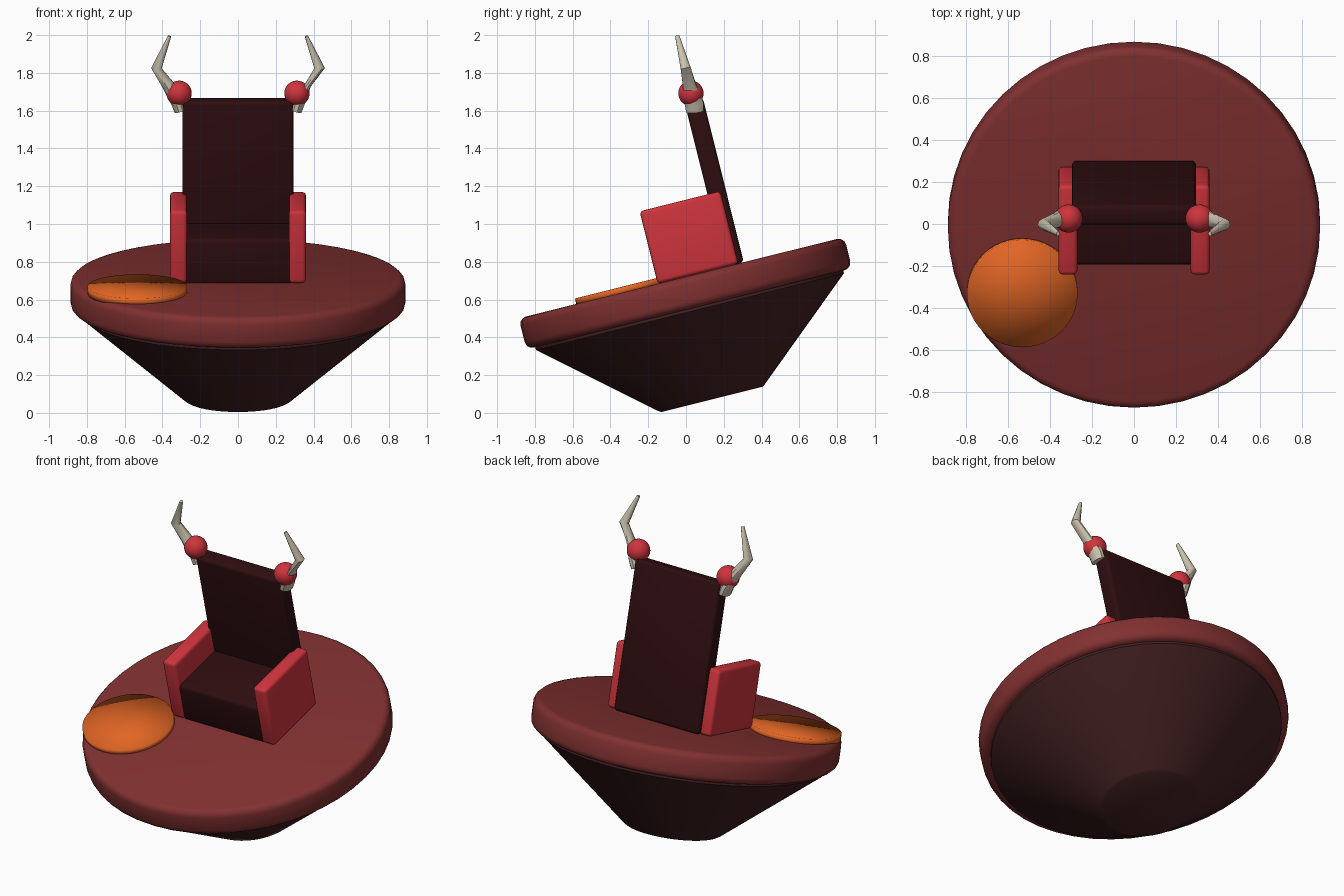
import bpy, bmesh, math
from mathutils import Vector, Matrix

if "Cube" in bpy.data.objects:
    bpy.data.objects.remove(bpy.data.objects["Cube"])

TILT = Matrix.Rotation(math.radians(14), 4, 'X')   # the whole platform leans forward


def material(name, rgb):
    m = bpy.data.materials.new(name)
    m.diffuse_color = (*rgb, 1)
    m.use_nodes = True
    m.node_tree.nodes["Principled BSDF"].inputs["Base Color"].default_value = m.diffuse_color
    return m


MAROON = material("maroon", (0.22, 0.030, 0.030))
DARK_BASE = material("dark brown", (0.058, 0.015, 0.016))
LEATHER = material("dark leather", (0.027, 0.004, 0.005))
RED = material("red", (0.62, 0.034, 0.046))
ORANGE = material("orange", (0.75, 0.13, 0.018))
BONE = material("bone", (0.61, 0.55, 0.43))


def finish(name, bm, mat, tilt=True, angle=35):
    bmesh.ops.recalc_face_normals(bm, faces=bm.faces)
    if tilt:
        bm.transform(TILT)
    me = bpy.data.meshes.new(name)
    bm.to_mesh(me)
    bm.free()
    ob = bpy.data.objects.new(name, me)
    bpy.context.collection.objects.link(ob)
    me.materials.append(mat)
    bpy.ops.object.select_all(action='DESELECT')
    ob.select_set(True)
    bpy.context.view_layer.objects.active = ob
    if angle is None:
        bpy.ops.object.shade_smooth()
    else:
        bpy.ops.object.shade_smooth_by_angle(angle=math.radians(angle))
    return ob


def lathe(name, profile, centre, mat, sides=48, angle=35):
    """Turn (radius, height) points around a vertical axis; radius 0 is a pole."""
    bm = bmesh.new()
    cx, cy = centre
    rings = []
    for r, z in profile:
        n = sides if r > 0 else 1
        rings.append([bm.verts.new((cx + r * math.cos(2 * math.pi * i / sides),
                                    cy + r * math.sin(2 * math.pi * i / sides), z))
                      for i in range(n)])
    for a, b in zip(rings, rings[1:]):
        for i in range(sides):
            j = (i + 1) % sides
            if len(a) == 1:
                bm.faces.new((a[0], b[i], b[j]))
            elif len(b) == 1:
                bm.faces.new((a[i], a[j], b[0]))
            else:
                bm.faces.new((a[i], a[j], b[j], b[i]))
    return finish(name, bm, mat, angle=angle)


def box(name, x, y, z, mat, bevel):
    """Rounded box from ranges on each axis."""
    bm = bmesh.new()
    bmesh.ops.create_cube(bm, size=1)
    for v in bm.verts:
        v.co = Vector(r[0] if c < 0 else r[1] for c, r in zip(v.co, (x, y, z)))
    bmesh.ops.bevel(bm, geom=bm.edges[:], offset=bevel, segments=3,
                    profile=0.5, affect='EDGES')
    return finish(name, bm, mat)


def horn(name, path, mat, sides=10):
    """Tapered tube through (point, x radius, y radius) rings."""
    bm = bmesh.new()
    rings = []
    for k, (p, rx, ry) in enumerate(path):
        p = Vector(p)
        ahead = Vector(path[min(k + 1, len(path) - 1)][0])
        behind = Vector(path[max(k - 1, 0)][0])
        t = (ahead - behind).normalized()
        side = Vector((0, 1, 0)).cross(t).normalized()
        depth = t.cross(side)
        rings.append([bm.verts.new(p + side * rx * math.cos(2 * math.pi * i / sides)
                                   + depth * ry * math.sin(2 * math.pi * i / sides))
                      for i in range(sides)])
    for a, b in zip(rings, rings[1:]):
        for i in range(sides):
            j = (i + 1) % sides
            bm.faces.new((a[i], a[j], b[j], b[i]))
    bm.faces.new(rings[0])
    bm.faces.new(rings[-1])
    return finish(name, bm, mat, tilt=False, angle=40)


# Platform: conical base and round deck with rounded rim
AXIS = (0, 0.15)
lathe("base_cone", [(0, 0.036), (0.275, 0.036), (0.29, 0.045), (0.84, 0.515),
                    (0.84, 0.54), (0, 0.54)], AXIS, DARK_BASE)
R, LOW, HIGH, B = 0.888, 0.53, 0.70, 0.04
rim = [(R - B + B * math.cos(a), LOW + B + B * math.sin(a))
       for a in (math.radians(d) for d in (-90, -60, -30, 0))]
rim += [(R - B + B * math.cos(a), HIGH - B + B * math.sin(a))
        for a in (math.radians(d) for d in (0, 30, 60, 90))]
lathe("deck", [(0, LOW)] + rim + [(0, HIGH)], AXIS, MAROON)

# Floor disc, softly shaded across its edge
lathe("floor_disc", [(0, 0.69), (0.264, 0.69), (0.264, 0.73), (0, 0.73)],
      (-0.533, -0.16), ORANGE, angle=None)

# Chair
box("seat", (-0.285, 0.285), (0.03, 0.42), (0.69, 0.937), LEATHER, 0.02)
box("backrest", (-0.295, 0.295), (0.39, 0.49), (0.70, 1.60), LEATHER, 0.02)
for s, label in ((-1, "left"), (1, "right")):
    box(label + "_armrest", sorted((s * 0.27, s * 0.36)), (0.02, 0.46),
        (0.70, 1.095), RED, 0.02)

    # Ball and bent horn on each top corner of the backrest
    bm = bmesh.new()
    bmesh.ops.create_uvsphere(bm, u_segments=32, v_segments=16, radius=0.067,
                              matrix=Matrix.Translation((s * 0.312, 0.026, 1.692)))
    finish(label + "_ball", bm, RED, tilt=False)
    waist = 0.032 if s < 0 else 0.017
    horn(label + "_horn", [((s * 0.304, 0.047, 1.597), 0.033, 0.048),
                           ((s * 0.318, 0.043, 1.64), 0.035, 0.052),
                           ((s * 0.37, 0.018, 1.735), waist, 0.036),
                           ((s * 0.432, -0.002, 1.825), 0.028, 0.028),
                           ((s * 0.362, -0.046, 1.995), 0.009, 0.012)], BONE)
